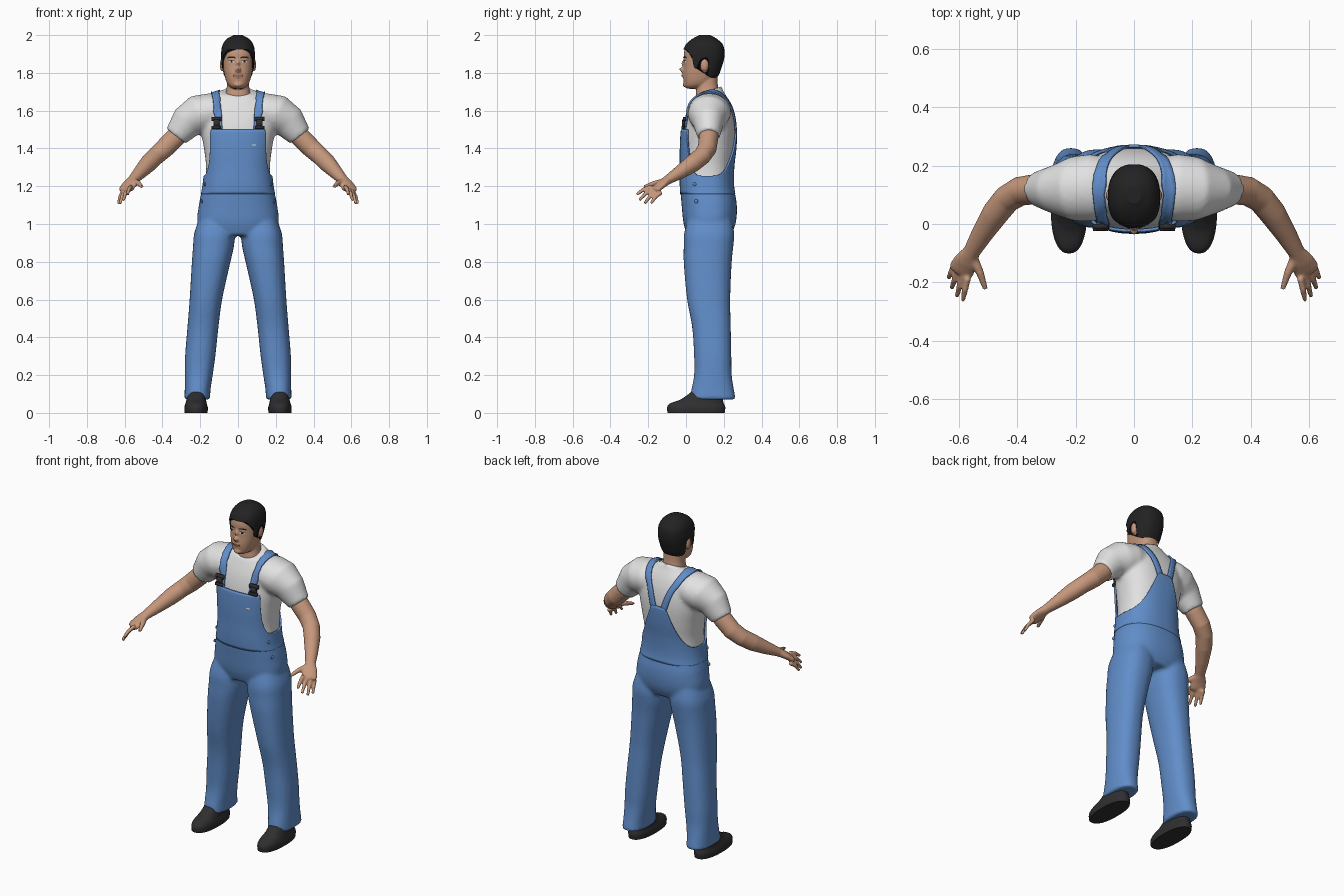
import bpy, bmesh, math
from mathutils import Vector

if "Cube" in bpy.data.objects:
    bpy.data.objects.remove(bpy.data.objects["Cube"])


def material(name, r, g, b):
    m = bpy.data.materials.new(name)
    m.use_nodes = True
    m.diffuse_color = (r, g, b, 1)
    bsdf = m.node_tree.nodes["Principled BSDF"]
    bsdf.inputs["Base Color"].default_value = (r, g, b, 1)
    bsdf.inputs["Roughness"].default_value = 0.8
    return m


SKIN = material("skin", .56, .31, .2)
HAIR = material("black hair", .016, .016, .017)
COTTON = material("white cotton", .76, .76, .76)
DENIM = material("blue denim", .12, .27, .59)
BLACK = material("black leather", .028, .028, .03)
LIP = material("lips", .33, .14, .09)


def sample(rows, t):
    """Smooth interpolation of table rows keyed by their first value."""
    n = len(rows)
    t = min(max(t, rows[0][0]), rows[-1][0])
    i = max(k for k in range(n - 1) if rows[k][0] <= t)
    a, b = rows[i], rows[i + 1]
    p, q = rows[max(i - 1, 0)], rows[min(i + 2, n - 1)]
    h = b[0] - a[0]
    u = (t - a[0]) / h
    out = []
    for k in range(1, len(a)):
        m0 = (b[k] - p[k]) / (b[0] - p[0]) * h
        m1 = (q[k] - a[k]) / (q[0] - a[0]) * h
        out.append((2*u**3 - 3*u*u + 1)*a[k] + (u**3 - 2*u*u + u)*m0
                   + (3*u*u - 2*u**3)*b[k] + (u**3 - u*u)*m1)
    return out


def power(v, p=.85):
    return math.copysign(abs(v) ** p, v)


def surf(prof, z, a, off=0):
    """Point on a body profile: rows are height, half width, front, back, centre x."""
    hw, yf, yb, cx = sample(prof, z)
    return Vector((cx + (hw + off) * power(math.cos(a)),
                   (yf + yb) / 2 + ((yb - yf) / 2 + off) * power(math.sin(a)), z))


def front_point(prof, x, z, off):
    hw = sample(prof, z)[0]
    return surf(prof, z, -math.acos(power(x / hw, 1 / .85)), off)


def skin_rings(bm, rings, closed=True, caps=True, side=1):
    vs = [[bm.verts.new((p[0] * side, p[1], p[2])) for p in r] for r in rings]
    n = len(vs[0])
    for a, b in zip(vs, vs[1:]):
        for j in range(n if closed else n - 1):
            k = (j + 1) % n
            bm.faces.new((a[j], a[k], b[k], b[j]))
    if caps and closed:
        bm.faces.new(vs[0][::-1])
        bm.faces.new(vs[-1])


def shell(bm, prof, lo, hi, off=0, n=64, m=24, caps=True, side=1):
    rings = []
    for i in range(m + 1):
        ring = []
        for j in range(n):
            a = 2 * math.pi * j / n
            z0 = lo(a) if callable(lo) else lo
            z1 = hi(a) if callable(hi) else hi
            ring.append(surf(prof, z0 + (z1 - z0) * i / m, a, off))
        rings.append(ring)
    skin_rings(bm, rings, True, caps, side)


def tube(bm, pts, side=1, n=20):
    """Limb through points x, y, z with horizontal and vertical radii."""
    rings = []
    for i, p in enumerate(pts):
        t = Vector(pts[min(i + 1, len(pts) - 1)][:3]) - Vector(pts[max(i - 1, 0)][:3])
        u = t.cross(Vector((0, 0, 1))).normalized()
        v = u.cross(t).normalized()
        rings.append([Vector(p[:3]) + u * p[3] * math.cos(2*math.pi*j/n)
                      + v * p[4] * math.sin(2*math.pi*j/n) for j in range(n)])
    skin_rings(bm, rings, side=side)


def ball(bm, centre, size):
    r = bmesh.ops.create_uvsphere(bm, u_segments=20, v_segments=12, radius=1)
    for v in r["verts"]:
        v.co = Vector(centre) + Vector([c * s for c, s in zip(v.co, size)])


def patch(bm, prof, x0, x1, z0, z1, off, rise=0):
    rows = [[front_point(prof, x0 + (x1 - x0) * i / 6,
                         z0 + (z1 - z0) * k / 2 + rise * math.sin(math.pi * i / 6), off)
             for i in range(7)] for k in range(3)]
    skin_rings(bm, rows, closed=False)


def make(name, bm, mat, voxel=0, thick=0):
    bmesh.ops.recalc_face_normals(bm, faces=bm.faces)
    me = bpy.data.meshes.new(name)
    bm.to_mesh(me)
    bm.free()
    me.materials.append(mat)
    for p in me.polygons:
        p.use_smooth = len(p.vertices) < 5
    ob = bpy.data.objects.new(name, me)
    bpy.context.collection.objects.link(ob)
    if voxel:
        r = ob.modifiers.new("blend", "REMESH")
        r.mode, r.voxel_size, r.use_smooth_shade = "VOXEL", voxel, True
        s = ob.modifiers.new("soften", "SMOOTH")
        s.factor, s.iterations = .5, 4
    if thick:
        ob.modifiers.new("thickness", "SOLIDIFY").thickness = thick
    return ob


TORSO = [(.92, .15, .02, .22, 0), (1.0, .205, -.005, .255, 0), (1.1, .2, -.016, .262, 0),
         (1.2, .18, -.024, .246, 0), (1.3, .172, -.024, .247, 0), (1.4, .183, -.024, .258, 0),
         (1.5, .2, -.018, .262, 0), (1.58, .2, .0, .253, 0), (1.64, .17, .025, .235, 0),
         (1.68, .125, .045, .215, 0), (1.72, .08, .06, .19, 0)]
LEG = [(.07, .066, .02, .262, .216), (.12, .066, .03, .252, .214), (.2, .072, .045, .24, .208),
       (.3, .078, .045, .238, .2), (.45, .08, .035, .235, .186), (.6, .084, .008, .232, .17),
       (.8, .1, -.01, .24, .142), (.88, .106, -.01, .248, .13), (.95, .105, -.008, .253, .125),
       (1.05, .08, .02, .235, .115)]
SHOE = [(0, .061, -.098, .205, .222), (.03, .062, -.1, .208, .222), (.05, .056, -.085, .2, .222),
        (.07, .052, -.03, .195, .221), (.12, .045, .04, .18, .218)]
HEAD = [(1.715, .02, .01, .06, 0), (1.727, .042, -.003, .1, 0), (1.75, .058, -.009, .135, 0),
        (1.79, .07, -.013, .165, 0), (1.83, .077, -.01, .18, 0), (1.87, .08, -.009, .192, 0),
        (1.91, .08, -.008, .195, 0), (1.95, .072, .008, .186, 0), (1.98, .05, .042, .155, 0),
        (2.0, .015, .08, .12, 0)]
SIDES = (1, -1)

# Shirt with sleeves
bm = bmesh.new()
shell(bm, TORSO, 1.14, lambda a: 1.705 + .025 * math.sin(a), -.003)
for s in SIDES:
    tube(bm, [(.06, .135, 1.6, .09, .08), (.14, .125, 1.595, .115, .098),
              (.21, .12, 1.58, .11, .104), (.27, .118, 1.54, .083, .09),
              (.328, .12, 1.465, .06, .064)], s, 32)
shirt = make("shirt", bm, COTTON, .011)

# Trousers
bm = bmesh.new()
shell(bm, TORSO, .94, 1.19, .007)
for s in SIDES:
    shell(bm, LEG, .07, 1.05, .002, side=s, m=40)
make("trousers", bm, DENIM, .011)


# Overall bib, high at front and back and low under the arms
def bib_top(a):
    c = abs(math.cos(a))
    start, bend = (.66, 2) if math.sin(a) < 0 else (.16, 1.6)
    u = min(max((c - start) / (1 - start), 0), 1)
    return 1.255 + .245 * (1 - u) ** bend


bm = bmesh.new()
shell(bm, TORSO, 1.16, bib_top, .009, 144, 24, False)
make("overall_bib", bm, DENIM, thick=.01)

# Shoulder straps
STRAP = [(0, .105, -.03, 1.49), (1, .107, -.01, 1.58), (2, .113, .03, 1.66), (3, .12, .08, 1.7),
         (4, .122, .13, 1.72), (5, .115, .18, 1.7), (6, .095, .23, 1.65), (7, .063, .26, 1.58),
         (8, .028, .27, 1.47)]
bm = bmesh.new()
for s in SIDES:
    rows = []
    for i in range(41):
        p = Vector(sample(STRAP, i / 5))
        t = Vector(sample(STRAP, i / 5 + .1)) - Vector(sample(STRAP, i / 5 - .1))
        w = t.cross(p - Vector((p.x, .12, 1.5))).normalized() * .018
        rows.append([p - w, p - w / 3, p + w / 3, p + w])
    skin_rings(bm, rows, closed=False, side=s)
straps = make("shoulder_straps", bm, DENIM)
wrap = straps.modifiers.new("lie on shirt", "SHRINKWRAP")
wrap.target, wrap.wrap_mode, wrap.offset = shirt, "ABOVE_SURFACE", .007
edge = straps.modifiers.new("thickness", "SOLIDIFY")
edge.thickness, edge.offset = .008, 0

# Strap buckles
bm = bmesh.new()
for s in SIDES:
    for z, w, h in ((1.555, .054, .022), (1.532, .032, .04), (1.512, .05, .016)):
        c = front_point(TORSO, .106, z, .016)
        r = bmesh.ops.create_cube(bm, size=1)
        for v in r["verts"]:
            v.co = Vector((s * c.x + v.co.x * w, c.y + v.co.y * .016, z + v.co.z * h))
make("strap_buckles", bm, BLACK)

# Bib label and side buttons
bm = bmesh.new()
patch(bm, TORSO, .07, .09, 1.415, 1.422, .012)
make("bib_label", bm, COTTON)
bm = bmesh.new()
for s in SIDES:
    for z in (1.12, 1.21):
        c = surf(TORSO, z, -.4, .01)
        ball(bm, (s * c.x, c.y, z), (.006, .01, .01))
make("side_buttons", bm, DENIM)

# Shoes
bm = bmesh.new()
for s in SIDES:
    shell(bm, SHOE, 0, .12, n=40, m=16, side=s)
make("shoes", bm, BLACK)

# Arms and hands
FINGERS = [((.568, -.183, 1.198), (.585, -.262, 1.155)), ((.583, -.168, 1.187), (.606, -.248, 1.126)),
           ((.598, -.15, 1.177), (.624, -.22, 1.108)), ((.61, -.13, 1.168), (.634, -.185, 1.108))]
bm = bmesh.new()
for s in SIDES:
    tube(bm, [(.26, .12, 1.54, .05, .05), (.33, .12, 1.46, .052, .054), (.39, .112, 1.4, .05, .052),
              (.435, .085, 1.36, .048, .048), (.475, .035, 1.32, .046, .047),
              (.52, -.035, 1.272, .037, .036), (.555, -.095, 1.235, .029, .025),
              (.575, -.13, 1.21, .042, .021), (.59, -.157, 1.187, .045, .018),
              (.597, -.17, 1.178, .036, .012)], s)
    for base, tip in FINGERS:
        mid = [(a + b) / 2 + d for a, b, d in zip(base, tip, (.002, -.005, .005))]
        tube(bm, [(*base, .012, .012), (*mid, .011, .011), (*tip, .008, .008)], s, 12)
    tube(bm, [(.553, -.11, 1.226, .018, .018), (.526, -.168, 1.215, .014, .014),
              (.508, -.222, 1.197, .009, .009)], s, 12)
make("arms", bm, SKIN, .0055)

# Head, neck, nose and ears
NECK = [(1.62, .085, .05, .19, 0), (1.69, .066, .052, .178, 0), (1.74, .058, .058, .168, 0),
        (1.84, .06, .05, .165, 0)]
bm = bmesh.new()
shell(bm, HEAD, 1.716, 1.99, .002)
shell(bm, NECK, 1.62, 1.84)
tube(bm, [(0, -.002, 1.872, .01, .01), (0, -.015, 1.845, .01, .012), (0, -.023, 1.822, .015, .015),
          (0, -.014, 1.806, .014, .01)])
ball(bm, (0, -.004, 1.738), (.024, .014, .014))
ball(bm, (0, -.008, 1.785), (.026, .013, .013))
for s in SIDES:
    ball(bm, (s * .085, .098, 1.842), (.011, .021, .034))
make("head", bm, SKIN, .005)

# Hair cap with sideburns
HAIRLINE = [(-1, 1.925), (-.8, 1.921), (-.62, 1.9), (-.5, 1.885), (-.38, 1.835), (-.2, 1.83),
            (-.1, 1.87), (.2, 1.87), (.35, 1.79), (1, 1.772)]
bm = bmesh.new()
shell(bm, HEAD, lambda a: sample(HAIRLINE, math.sin(a))[0], 2.0, .009, 128, 24)
make("hair", bm, HAIR)

# Eyebrows, eyes and mouth
brows, whites, irises, lips = (bmesh.new() for _ in range(4))
for s in SIDES:
    patch(brows, HEAD, s * .013, s * .052, 1.876, 1.884, .006, .004)
    patch(whites, HEAD, s * .019, s * .045, 1.854, 1.862, .0045, .001)
    patch(irises, HEAD, s * .026, s * .038, 1.854, 1.864, .006)
    patch(brows, HEAD, s * .017, s * .047, 1.862, 1.865, .006, .002)
patch(lips, HEAD, -.024, .024, 1.78, 1.79, .0105, .001)
make("eyebrows", brows, HAIR)
make("eye_whites", whites, COTTON)
make("irises", irises, HAIR)
make("mouth", lips, LIP)
